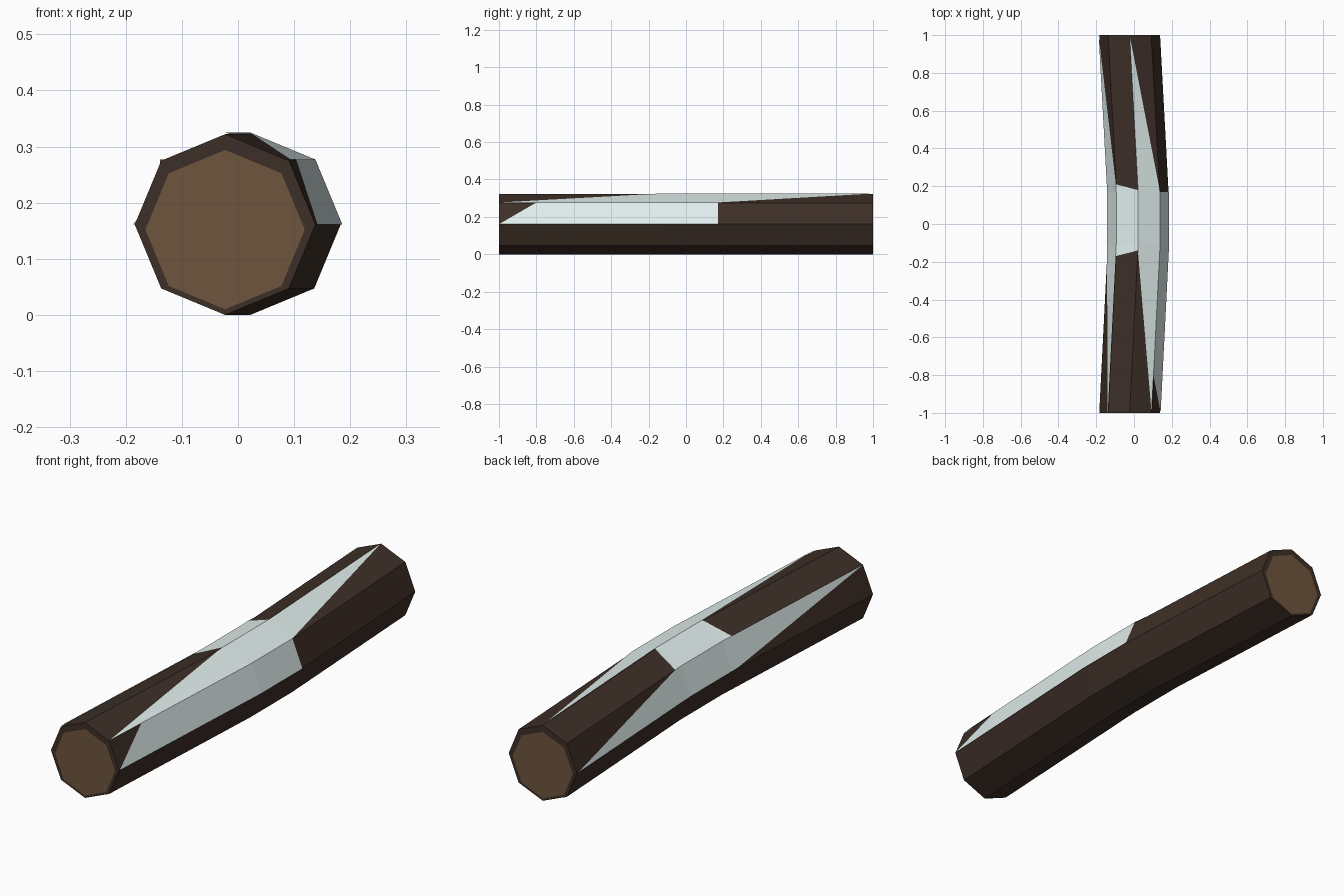
import bpy, bmesh
from math import cos, sin, pi

if "Cube" in bpy.data.objects:
    bpy.data.objects.remove(bpy.data.objects["Cube"])

R, CZ = 0.161, 0.161
Y0, Y1 = -0.11, 0.17            # the two bends of the log


def point(k, y, r=R, dz=0.0):
    """Point on the bent octagonal log at corner k and length position y."""
    if y < Y0:
        t = (y + 1) / (Y0 + 1)
    elif y > Y1:
        t = (1 - y) / (1 - Y1)
    else:
        t = 1
    cx = -0.023 + 0.045 * t
    a = k * pi / 4
    return (cx + r * cos(a), y, CZ + dz + r * sin(a))


def material(name, rgb):
    m = bpy.data.materials.new(name)
    m.diffuse_color = (*rgb, 1)
    m.use_nodes = True
    m.node_tree.nodes["Principled BSDF"].inputs["Base Color"].default_value = m.diffuse_color
    return m


def finish(bm, name, mats, fix_normals=True):
    bmesh.ops.remove_doubles(bm, verts=bm.verts, dist=1e-5)
    if fix_normals:
        bmesh.ops.recalc_face_normals(bm, faces=bm.faces)
    me = bpy.data.meshes.new(name)
    bm.to_mesh(me)
    bm.free()
    for m in mats:
        me.materials.append(m)
    ob = bpy.data.objects.new(name, me)
    bpy.context.collection.objects.link(ob)


bark = material("bark", (0.047, 0.028, 0.02))
wood = material("cut_wood", (0.156, 0.091, 0.048))
snow = material("snow", (0.75, 0.86, 0.85))

# Log: bark rings, with an inset cut face at each end
bm = bmesh.new()
specs = [(-1, 0.142, -0.009), (-1, R, 0), (Y0, R, 0), (Y1, R, 0),
         (1, R, 0), (1, 0.142, -0.009)]
rings = [[bm.verts.new(point(k, y, r, dz)) for k in range(8)] for y, r, dz in specs]
for a, b in zip(rings, rings[1:]):
    for k in range(8):
        n = (k + 1) % 8
        bm.faces.new((a[k], a[n], b[n], b[k]))
for ring in (rings[0], rings[-1]):
    bm.faces.new(ring).material_index = 1
finish(bm, "log", [bark, wood])

# Snow: jagged strips on the four upper sides (start and end on both edges)
strips = [
    (0, (-1, Y1), (-0.80, Y1)),
    (1, (-1, Y1), (-0.14, 1)),
    (2, (-0.14, 1 - 0.82), (-0.17, 0.21)),
    (3, (-1, 0.21), (-0.13, 1)),
]
bm = bmesh.new()
SR = R + 0.003
for k, (la, ha), (lb, hb) in strips:
    ya, yb = (la, Y0, Y1, ha), (lb, Y0, Y1, hb)
    for i in range(3):
        corners = [point(k, ya[i], SR), point(k + 1, yb[i], SR),
                   point(k + 1, yb[i + 1], SR), point(k, ya[i + 1], SR)]
        unique = list(dict.fromkeys(corners))
        if len(unique) > 2:
            f = bm.faces.new([bm.verts.new(c) for c in unique])
            f.normal_update()
            if f.normal.z < 0:
                f.normal_flip()
finish(bm, "snow_cover", [snow], False)
